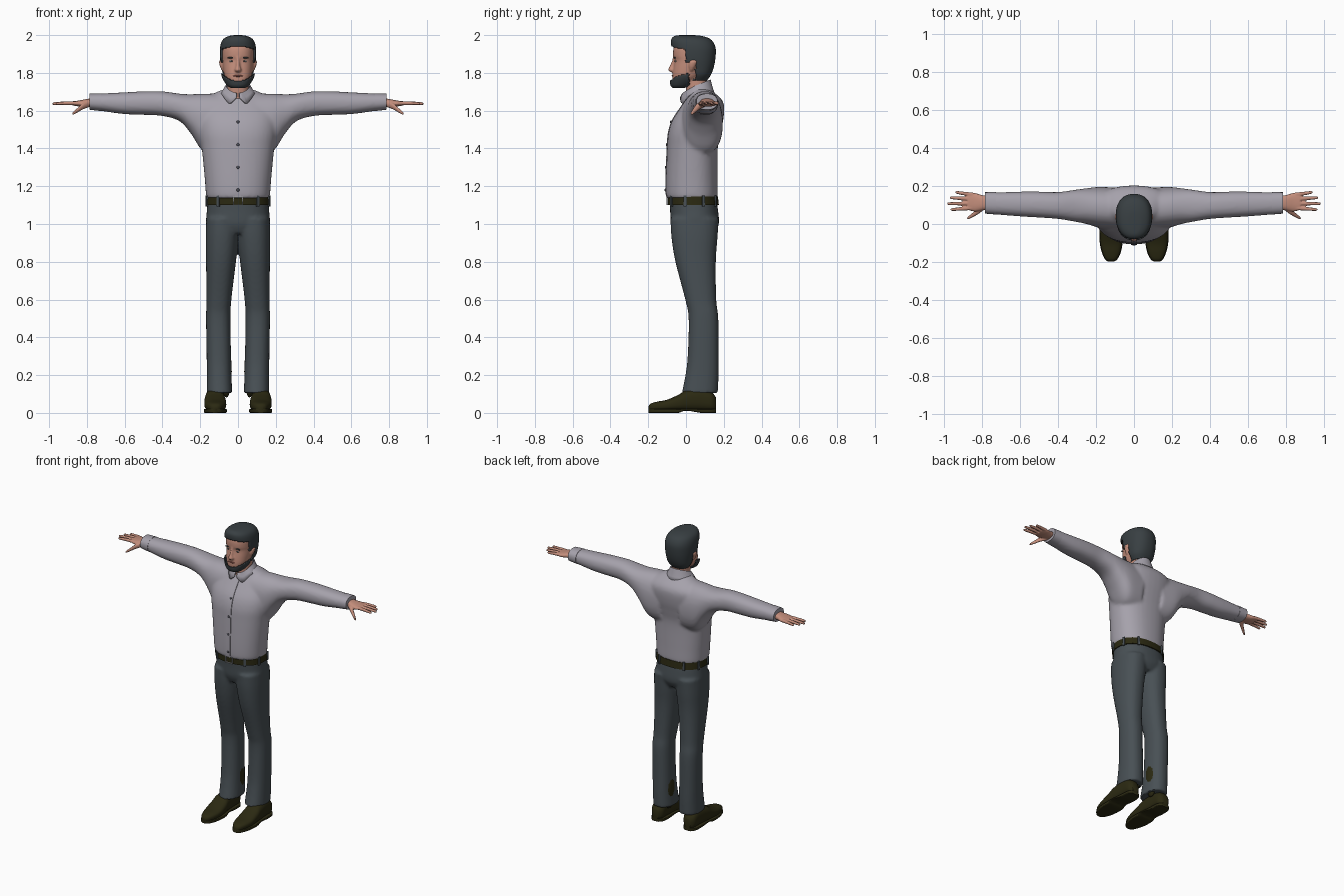
import bpy, bmesh, math
from mathutils import Vector

if "Cube" in bpy.data.objects:
    bpy.data.objects.remove(bpy.data.objects["Cube"], do_unlink=True)


def material(name, r, g, b):
    m = bpy.data.materials.new(name)
    m.use_nodes = True
    m.diffuse_color = (r, g, b, 1)
    bsdf = next(n for n in m.node_tree.nodes if n.type == 'BSDF_PRINCIPLED')
    bsdf.inputs["Base Color"].default_value = (r, g, b, 1)
    bsdf.inputs["Roughness"].default_value = 0.8
    return m


SHIRT = material("lavender_grey_cotton", 0.38, 0.36, 0.41)
TROUSER = material("slate_cloth", 0.065, 0.08, 0.09)
LEATHER = material("olive_leather", 0.024, 0.022, 0.006)
SKIN = material("skin", 0.55, 0.27, 0.2)
HAIR = material("charcoal_hair", 0.04, 0.05, 0.055)
LIP = material("lip_brown", 0.3, 0.1, 0.08)
BUTTON = material("dark_grey_button", 0.08, 0.08, 0.1)
STEEL = material("buckle_steel", 0.35, 0.36, 0.37)
EYE = material("eye_white", 0.5, 0.45, 0.42)


def spline(rows, steps):
    """Smoothly resample a list of section tuples."""
    out = []
    for i in range(len(rows) - 1):
        a, b, c, d = (rows[max(0, min(len(rows) - 1, i + k))] for k in (-1, 0, 1, 2))
        for s in range(steps):
            t = s / steps
            out.append([q + t * (r - p) / 2 + t * t * (2 * p - 5 * q + 4 * r - e) / 2
                        + t ** 3 * (3 * q - p - 3 * r + e) / 2
                        for p, q, r, e in zip(a, b, c, d)])
    return out + [list(rows[-1])]


def oval(u0, u1, v0, v1, ang, p):
    c, s = math.cos(ang), math.sin(ang)
    f = lambda w: math.copysign(abs(w) ** (2 / p), w)
    return (u0 + u1 + (u1 - u0) * f(c)) / 2, (v0 + v1 + (v1 - v0) * f(s)) / 2


def loft(bm, rows, axis='z', side=1, p=2.3, n=40, steps=5):
    """Skin rounded sections (t, u0, u1, v0, v1) along an axis."""
    place = {'x': lambda t, u, v: (t, u, v), 'y': lambda t, u, v: (u, t, v),
             'z': lambda t, u, v: (u, v, t)}[axis]
    rings = []
    for t, *box in spline(rows, steps):
        ring = []
        for k in range(n):
            x, y, z = place(t, *oval(*box, math.tau * k / n, p))
            ring.append(bm.verts.new((x * side, y, z)))
        rings.append(ring)
    for a, b in zip(rings, rings[1:]):
        for k in range(n):
            bm.faces.new((a[k], a[k - 1], b[k - 1], b[k]))
    bm.faces.new(rings[0])
    bm.faces.new(rings[-1][::-1])


def finish(name, bm, mat, voxel=0, smooth=3, angle=45):
    bmesh.ops.recalc_face_normals(bm, faces=bm.faces)
    me = bpy.data.meshes.new(name)
    bm.to_mesh(me)
    bm.free()
    ob = bpy.data.objects.new(name, me)
    bpy.context.collection.objects.link(ob)
    if voxel:   # fuse overlapping volumes into one soft skin
        r = ob.modifiers.new("fuse", 'REMESH')
        r.mode, r.voxel_size = 'VOXEL', voxel
        s = ob.modifiers.new("soften", 'SMOOTH')
        s.factor, s.iterations = 0.5, smooth
        dg = bpy.context.evaluated_depsgraph_get()
        ob_me = bpy.data.meshes.new_from_object(ob.evaluated_get(dg))
        ob.modifiers.clear()
        ob.data = ob_me
    ob.data.materials.clear()
    ob.data.materials.append(mat)
    bpy.ops.object.select_all(action='DESELECT')
    ob.select_set(True)
    bpy.context.view_layer.objects.active = ob
    bpy.ops.object.shade_smooth_by_angle(angle=math.radians(angle))
    return ob


def ball(name, loc, size, mat, turn=0):
    bm = bmesh.new()
    bmesh.ops.create_uvsphere(bm, u_segments=16, v_segments=10, radius=1)
    bmesh.ops.scale(bm, vec=size, verts=bm.verts)
    ob = finish(name, bm, mat)
    ob.location, ob.rotation_euler = loc, (0, turn, 0)
    return ob


def box(name, loc, size, mat, turn=0):
    bm = bmesh.new()
    bmesh.ops.create_cube(bm, size=1)
    bmesh.ops.scale(bm, vec=size, verts=bm.verts)
    ob = finish(name, bm, mat)
    ob.location, ob.rotation_euler = loc, (0, 0, turn)
    return ob


def front_y(ob, x, z):
    hit, loc, *_ = ob.ray_cast(Vector((x, -1, z)), Vector((0, 1, 0)))
    return loc.y if hit else 0


# Shirt: torso and sleeves fused
bm = bmesh.new()
loft(bm, [(z, -r, r, f, b) for z, r, f, b in (
    (1.135, .166, -.1, .166), (1.16, .17, -.106, .168), (1.25, .177, -.106, .167),
    (1.4, .192, -.1, .168), (1.48, .205, -.094, .182), (1.55, .21, -.072, .197),
    (1.62, .2, -.027, .202), (1.66, .17, 0, .188), (1.695, .12, .02, .15), (1.715, .07, .03, .12))])
for s in (1, -1):
    loft(bm, [(.08, -.03, .19, 1.36, 1.69), (.18, -.02, .195, 1.38, 1.69),
              (.25, 0, .188, 1.48, 1.687), (.31, .012, .18, 1.545, 1.69),
              (.4, .027, .168, 1.572, 1.702), (.5, .034, .17, 1.578, 1.702),
              (.6, .04, .17, 1.582, 1.697), (.7, .048, .167, 1.595, 1.692),
              (.775, .055, .165, 1.607, 1.688)], 'x', s)
shirt = finish("shirt", bm, SHIRT, .01, 5)

# Cuffs, placket and buttons
for s, side in ((1, "left"), (-1, "right")):
    bm = bmesh.new()
    loft(bm, [(.725, .05, .168, 1.598, 1.692), (.785, .055, .167, 1.605, 1.69)], 'x', s, steps=2)
    finish(side + "_cuff", bm, SHIRT)
bm = bmesh.new()
strip = []
for i in range(26):
    z = 1.145 + i * .0205
    y = front_y(shirt, 0, z)
    strip.append([bm.verts.new((x, y + d, z)) for x, d in ((-.018, .004), (-.016, -.003), (.016, -.003), (.018, .004))])
for a, b in zip(strip, strip[1:]):
    for k in range(3):
        bm.faces.new((a[k], a[k + 1], b[k + 1], b[k]))
finish("button_placket", bm, SHIRT)
for i in range(4):
    z = 1.18 + i * .12
    ball("shirt_button", (0, front_y(shirt, 0, z) - .004, z), (.008, .004, .008), BUTTON)

# Collar: folded sheet with two points at the front
bm = bmesh.new()
rows = []
for i in range(41):
    f = abs(i / 20 - 1)                     # 0 at the back, 1 at the front
    a = math.pi / 2 + (i / 20 - 1) * (math.pi - .1)
    c, s = math.cos(a), math.sin(a)
    drop = max(0, f - .55) / .45
    peak = .055 * max(0, 1 - abs(f - .87) / .2)
    rows.append([bm.verts.new(v) for v in (
        (.058 * c, .058 + .066 * s, 1.715 + .03 * s),
        (.063 * c, .056 + .074 * s, 1.735 + .03 * s - .012 * drop),
        (.083 * c, .06 + .084 * s, 1.705 + .008 * s - peak * .5),
        (.096 * c, .062 + (.092 + .1 * peak) * s, 1.688 - peak))])
for a, b in zip(rows, rows[1:]):
    for k in range(3):
        bm.faces.new((a[k], a[k + 1], b[k + 1], b[k]))
collar = finish("collar", bm, SHIRT)
collar.modifiers.new("cloth", 'SOLIDIFY').thickness = .007

# Trousers: seat and both legs fused
bm = bmesh.new()
loft(bm, [(.95, -.12, .12, -.06, .15), (1.0, -.166, .166, -.08, .174),
          (1.07, -.165, .165, -.084, .17), (1.135, -.16, .16, -.088, .16)])
for s in (1, -1):
    loft(bm, [(.105, .03, .166, -.022, .169), (.2, .035, .165, -.003, .172), (.3, .037, .166, .009, .172),
              (.5, .04, .169, .014, .171), (.6, .035, .167, -.004, .16), (.8, .011, .169, -.056, .158),
              (.93, -.004, .171, -.077, .167), (1.03, -.01, .168, -.082, .173)], side=s)
finish("trousers", bm, TROUSER, .009, 4)

# Belt with loops and buckle
bm = bmesh.new()
loft(bm, [(1.1, -.169, .169, -.096, .174), (1.146, -.166, .166, -.097, .169)], steps=2)
finish("belt", bm, LEATHER)
for deg in (-125, -55, -15, 20, 60, 120, 160, 195):
    a = math.radians(deg)
    x, y = oval(-.17, .17, -.098, .174, a, 2.3)
    box("belt_loop", (x, y, 1.122), (.009, .014, .058), TROUSER, a)
for x in (-.024, .024):
    box("buckle_side", (x, -.099, 1.123), (.006, .009, .046), STEEL)
for z in (1.102, 1.144):
    box("buckle_bar", (0, -.099, z), (.054, .009, .005), STEEL)

for s, side in ((1, "left"), (-1, "right")):
    # Shoe upper, sole, and boot shaft showing at the inner leg
    bm = bmesh.new()
    foot = [(-.198, .108, .132, .012, .035), (-.185, .09, .15, .01, .05), (-.15, .073, .166, .01, .06),
            (-.1, .063, .177, .01, .07), (-.04, .063, .178, .01, .096), (0, .068, .176, .01, .118),
            (.08, .073, .17, .01, .13), (.135, .078, .165, .01, .11), (.16, .1, .145, .015, .08)]
    loft(bm, foot, 'y', s, 2.6)
    finish(side + "_shoe", bm, LEATHER)
    bm = bmesh.new()
    loft(bm, [(y, a - .003, b + .003, .012 if -.03 < y < .03 else 0, .022) for y, a, b, *_ in foot], 'y', s, 6)
    finish(side + "_sole", bm, LEATHER)
    ball(side + "_boot_shaft", (s * .061, .095, .22), (.028, .05, .14), LEATHER)

    # Hand: palm, four fingers and thumb fused
    bm = bmesh.new()
    loft(bm, [(.75, .08, .145, 1.622, 1.668), (.8, .072, .152, 1.622, 1.662),
              (.84, .066, .164, 1.622, 1.654), (.875, .074, .165, 1.628, 1.65)], 'x', s)
    for y0, y1, tip in ((.155, .166, .94), (.132, .138, .968), (.108, .107, .982), (.084, .076, .965)):
        r0, r1 = .011, .0075
        loft(bm, [(.85, y0 - r0, y0 + r0, 1.629, 1.65), ((.85 + tip) / 2, (y0 + y1) / 2 - .0095, (y0 + y1) / 2 + .0095, 1.63, 1.649),
                  (tip - .008, y1 - r1, y1 + r1, 1.63, 1.645), (tip, y1 - .003, y1 + .003, 1.634, 1.64)], 'x', s, n=12)
    loft(bm, [(.785, .078, .11, 1.62, 1.65), (.82, .052, .082, 1.607, 1.64), (.85, .035, .058, 1.59, 1.614),
              (.872, .024, .04, 1.578, 1.594), (.878, .027, .034, 1.577, 1.583)], 'x', s, n=14)
    finish(side + "_hand", bm, SKIN, .004, 2)

# Head, neck, nose and ears fused
bm = bmesh.new()
skull = [(1.732, -.03, .03, -.062, -.01), (1.745, -.048, .048, -.07, .03), (1.78, -.07, .07, -.072, .08),
         (1.82, -.079, .079, -.068, .115), (1.865, -.084, .084, -.062, .14), (1.89, -.085, .085, -.068, .145),
         (1.93, -.084, .084, -.066, .143), (1.965, -.07, .07, -.05, .12), (1.985, -.045, .045, -.02, .09)]
loft(bm, skull)
loft(bm, [(1.62, -.064, .064, .005, .12), (1.7, -.057, .057, 0, .112), (1.79, -.055, .055, -.005, .11)])
loft(bm, [(1.803, -.013, .013, -.078, -.04), (1.815, -.019, .019, -.094, -.04), (1.835, -.012, .012, -.087, -.04),
          (1.865, -.009, .009, -.074, -.04), (1.885, -.014, .014, -.07, -.04)], n=16)
for s in (1, -1):
    loft(bm, [(1.81, .07, .085, .02, .035), (1.835, .07, .096, .015, .05),
              (1.86, .07, .1, .017, .06), (1.872, .07, .09, .025, .05)], side=s, n=16)
head = finish("head", bm, SKIN, .0055, 2)

# Eyes, brows and mouth
for s in (1, -1):
    y = front_y(head, s * .034, 1.862)
    ball("eye", (s * .034, y + .002, 1.862), (.013, .004, .0055), EYE)
    ball("iris", (s * .034, y - .001, 1.862), (.005, .003, .005), HAIR)
    ball("eyebrow", (s * .036, front_y(head, s * .036, 1.881), 1.881), (.021, .005, .0045), HAIR, s * .12)
ball("mouth", (0, front_y(head, 0, 1.784) + .001, 1.784), (.026, .005, .005), LIP)


def shell(name, rows, keep, thick):
    bm = bmesh.new()
    loft(bm, rows, n=72, steps=8)
    bmesh.ops.recalc_face_normals(bm, faces=bm.faces)
    gone = [f for f in bm.faces if not keep(*f.calc_center_median())]
    bmesh.ops.delete(bm, geom=gone, context='FACES')
    ob = finish(name, bm, HAIR)
    m = ob.modifiers.new("depth", 'SOLIDIFY')
    m.thickness, m.offset = thick, -1


# Hair with swept-up front, and chin beard
shell("hair", [(z, -r, r, f, b) for z, r, f, b in (
    (1.76, .058, 0, .112), (1.79, .078, -.01, .132), (1.83, .088, -.04, .147), (1.88, .095, -.068, .156),
    (1.93, .095, -.076, .157), (1.965, .087, -.08, .143), (1.985, .07, -.074, .118), (1.997, .04, -.055, .075), (2.0, .01, -.02, .03))],
    lambda x, y, z: z > 1.942 - 2 * x * x or y > (0 if z > 1.855 else .05), .014)
shell("beard", [(z - .004, a - .006, b + .006, f - .006, k) for z, a, b, f, k in skull[:4]],
      lambda x, y, z: z < 1.756 + 6 * x * x and y < .015, .008)
